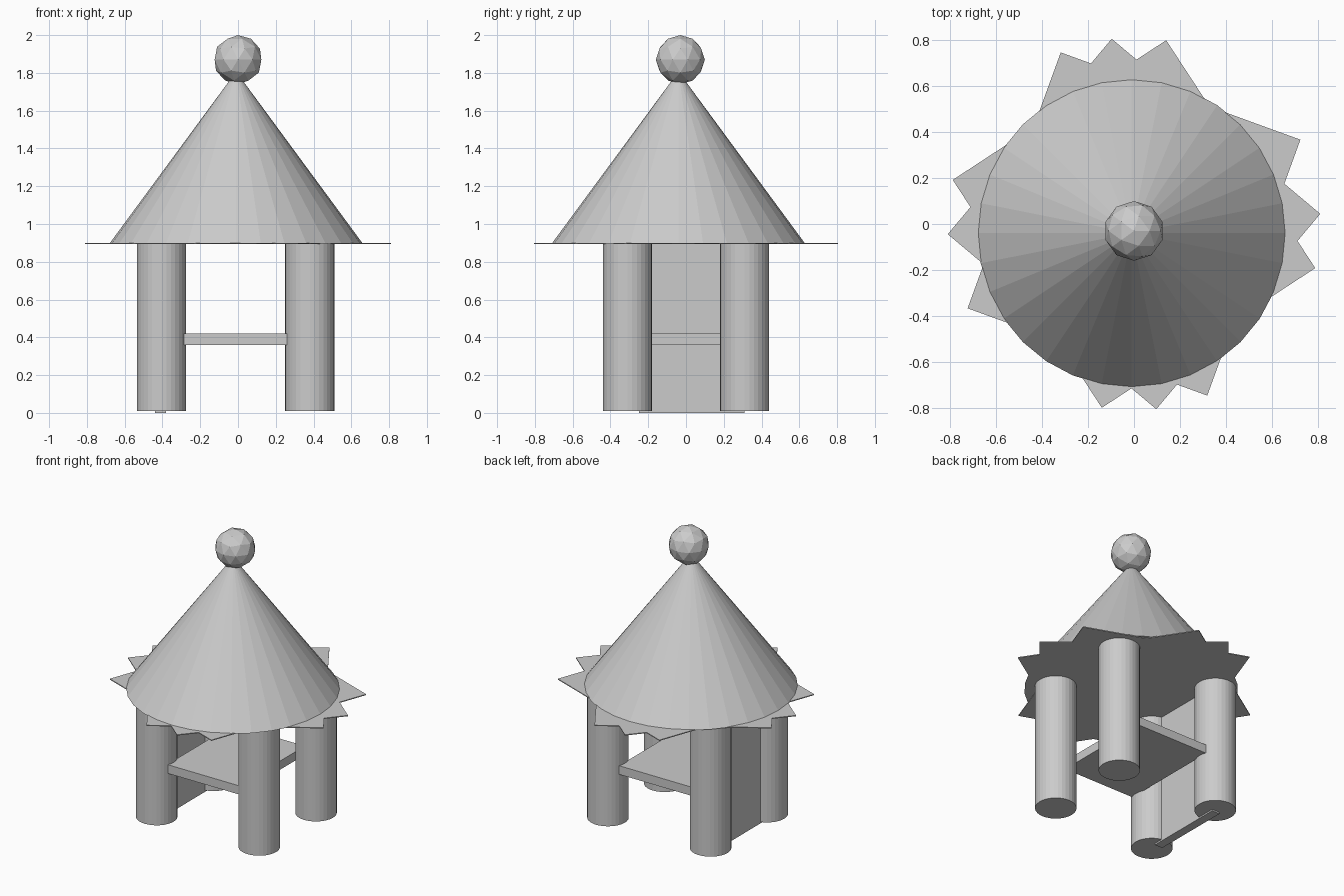
import bpy
from math import radians

if "Cube" in bpy.data.objects:
    bpy.data.objects.remove(bpy.data.objects["Cube"])


def name_it(name):
    bpy.context.object.name = name
    return bpy.context.object


def box(name, center, size, turn=0):
    bpy.ops.mesh.primitive_cube_add(size=1, location=center, rotation=(0, 0, radians(turn)))
    obj = name_it(name)
    obj.scale = size
    bpy.ops.object.transform_apply(location=False, rotation=False, scale=True)


# Four round corner posts
for side, x in (("left", -0.405), ("right", 0.38)):
    for end, y in (("front", -0.31), ("back", 0.31)):
        bpy.ops.mesh.primitive_cylinder_add(vertices=32, radius=0.13, depth=0.89,
                                            location=(x, y, 0.455))
        name_it(f"{end}_{side}_post")

# Side wall between the left posts, and the shelf between all posts
box("side_wall", (-0.41, 0.03, 0.45), (0.06, 0.56, 0.90))
box("shelf", (-0.015, 0.0, 0.39), (0.55, 0.72, 0.06))

# Eaves: three thin boards stacked at different turns
for i, turn in enumerate((-20, 50, 33.2)):
    box(f"eave_board_{i + 1}", (0, 0, 0.897), (1.11, 1.185, 0.006), turn)

# Conical roof
bpy.ops.mesh.primitive_cone_add(vertices=32, radius1=0.67, radius2=0, depth=0.91,
                                location=(-0.01, -0.04, 1.352))
name_it("roof_cone")

# Faceted ball on the tip
bpy.ops.mesh.primitive_ico_sphere_add(subdivisions=2, radius=0.13, location=(0, -0.03, 1.87))
name_it("roof_ball")
